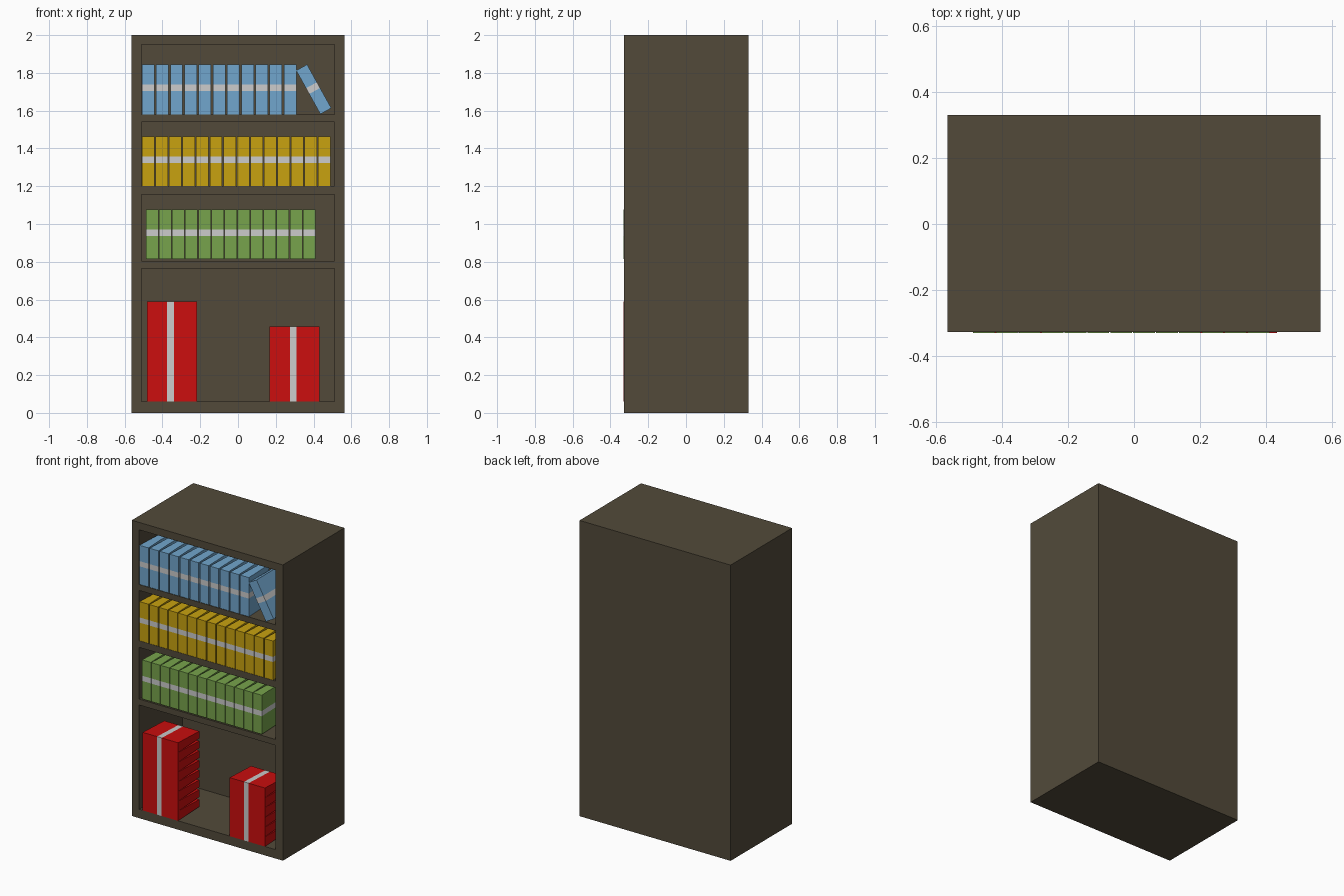
import bpy, bmesh, math
from mathutils import Vector

if "Cube" in bpy.data.objects:
    bpy.data.objects.remove(bpy.data.objects["Cube"])


def material(name, r, g, b):
    lin = [((c / 255 + 0.055) / 1.055) ** 2.4 for c in (r, g, b)]
    m = bpy.data.materials.new(name)
    m.diffuse_color = (*lin, 1)
    m.use_nodes = True
    m.node_tree.nodes["Principled BSDF"].inputs["Base Color"].default_value = m.diffuse_color
    return m


WOOD = material("dark_wood", 82, 74, 58)
WHITE = material("pale_stripe", 204, 204, 204)
BLUE = material("blue_cover", 113, 166, 205)
YELLOW = material("yellow_cover", 200, 162, 16)
GREEN = material("green_cover", 119, 163, 76)
RED = material("red_cover", 204, 14, 14)

FRONT, BACK = -0.327, 0.33
THICK, DEPTH, HEIGHT = 0.066, 0.23, 0.264


def add(name, mesh, loc=(0, 0, 0), tilt=0):
    ob = bpy.data.objects.new(name, mesh)
    ob.location = loc
    ob.rotation_euler.y = math.radians(tilt)
    bpy.context.collection.objects.link(ob)
    return ob


def slice_at(bm, axis, values):
    normal = Vector((0, 0, 0))
    normal[axis] = 1
    for v in values:
        bmesh.ops.bisect_plane(bm, geom=bm.verts[:] + bm.edges[:] + bm.faces[:],
                               plane_co=normal * v, plane_no=normal)


# Cabinet: block with four openings pushed in from the front
openings = [(0.06, 0.765), (0.805, 1.155), (1.2, 1.54), (1.58, 1.95)]
bm = bmesh.new()
bmesh.ops.create_cube(bm, size=1)
for v in bm.verts:
    v.co = (v.co.x * 1.13, BACK if v.co.y > 0 else FRONT, v.co.z * 2 + 1)
slice_at(bm, 0, (-0.51, 0.51))
slice_at(bm, 2, [z for pair in openings for z in pair])
bm.normal_update()
cells = []
for f in bm.faces:
    c = f.calc_center_median()
    if f.normal.y < -0.9 and abs(c.x) < 0.5 and any(a < c.z < b for a, b in openings):
        cells.append(f)
pushed = bmesh.ops.extrude_discrete_faces(bm, faces=cells)["faces"]
for f in pushed:
    for v in f.verts:
        v.co.y += 0.46
bmesh.ops.recalc_face_normals(bm, faces=bm.faces[:])
cabinet = bpy.data.meshes.new("cabinet")
bm.to_mesh(cabinet)
bm.free()
cabinet.materials.append(WOOD)
add("cabinet", cabinet)


# Book: block thinner towards the back, with a pale band around the middle
def book_mesh(name, cover):
    bm = bmesh.new()
    bmesh.ops.create_cube(bm, size=1)
    for v in bm.verts:
        t = THICK if v.co.y < 0 else THICK * 0.72
        v.co = (v.co.x * t, (v.co.y + 0.5) * DEPTH, v.co.z * HEIGHT)
    slice_at(bm, 2, (-0.01, 0.025))
    for f in bm.faces:
        f.material_index = int(-0.01 < f.calc_center_median().z < 0.025)
    me = bpy.data.meshes.new(name)
    bm.to_mesh(me)
    bm.free()
    me.materials.append(cover)
    me.materials.append(WHITE)
    return me


# Upright rows: name, cover, first left edge, pitch, count, shelf height, front
rows = [("blue_book", BLUE, -0.509, 0.0752, 11, 1.581, FRONT + 0.002),
        ("yellow_book", YELLOW, -0.508, 0.0717, 14, 1.2, FRONT + 0.002),
        ("green_book", GREEN, -0.487, 0.0692, 13, 0.814, FRONT - 0.003)]
meshes = {}
for name, cover, left, pitch, count, z, y in rows:
    meshes[name] = book_mesh(name, cover)
    for i in range(count):
        add(name, meshes[name], (left + THICK / 2 + i * pitch, y, z + HEIGHT / 2))

# Leaning book on the top shelf
add("leaning_blue_book", meshes["blue_book"], (0.401, FRONT + 0.002, 1.713), -29)

# Lying stacks in the bottom compartment
red = book_mesh("red_book", RED)
for x, count in ((-0.35, 8), (0.3, 6)):
    for i in range(count):
        add("stacked_red_book", red, (x, FRONT - 0.003, 0.061 + THICK * (i + 0.5)), -90)
